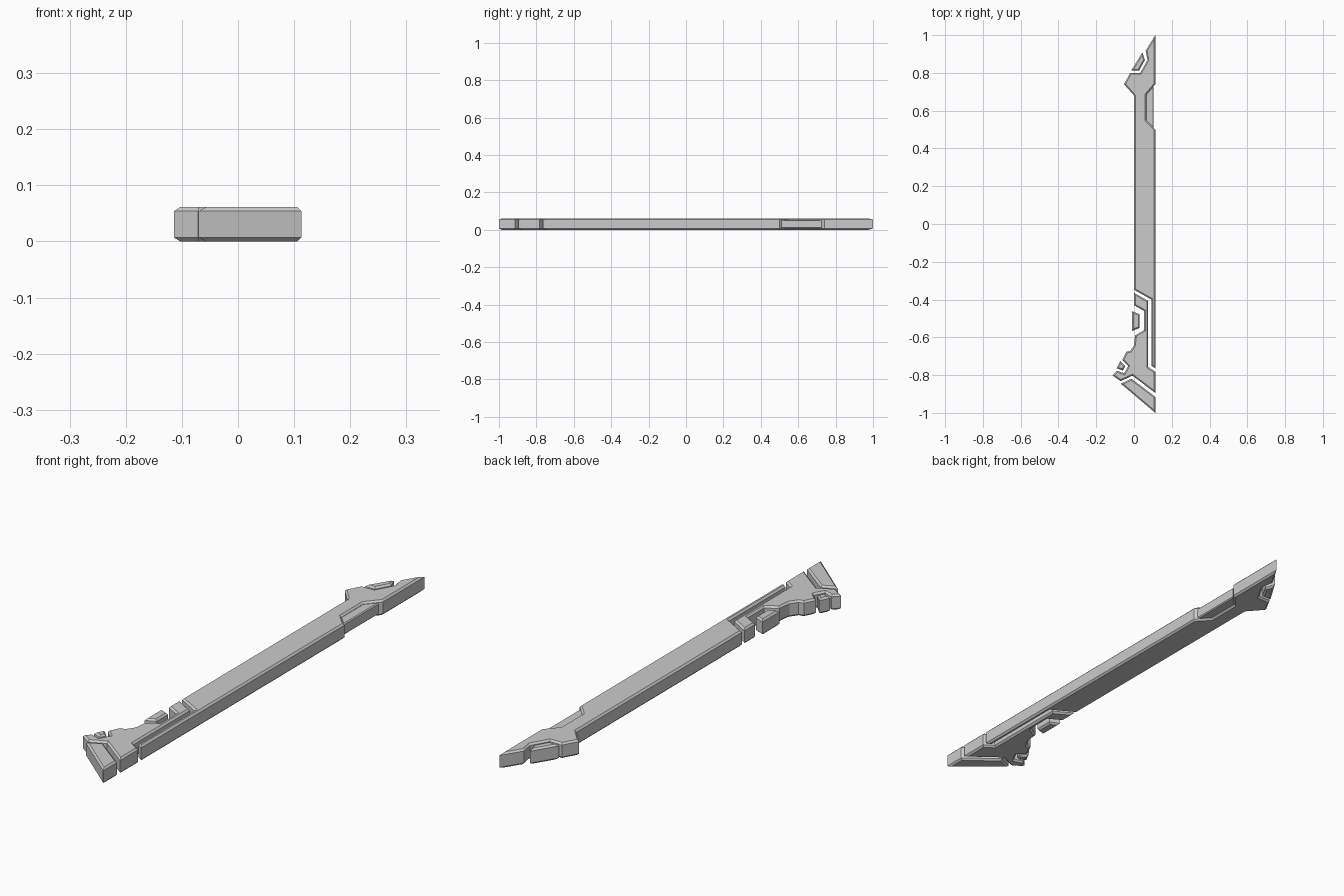
import bpy, bmesh


def plate(name, outline, z0=0.0, z1=0.061, chamfer=0.007):
    """Extrude a plan outline and chamfer its upper and lower rims."""
    bm = bmesh.new()
    base = bm.faces.new([bm.verts.new((x, y, z0)) for x, y in outline])
    ext = bmesh.ops.extrude_face_region(bm, geom=[base])
    for v in ext["geom"]:
        if isinstance(v, bmesh.types.BMVert):
            v.co.z = z1
    bmesh.ops.recalc_face_normals(bm, faces=bm.faces[:])
    rims = [e for e in bm.edges if abs(e.verts[0].co.z - e.verts[1].co.z) < 1e-5]
    bmesh.ops.bevel(bm, geom=rims, offset=chamfer, segments=1,
                    affect='EDGES', profile=0.5, clamp_overlap=False)
    bmesh.ops.recalc_face_normals(bm, faces=bm.faces[:])
    mesh = bpy.data.meshes.new(name)
    bm.to_mesh(mesh)
    bm.free()
    obj = bpy.data.objects.new(name, mesh)
    bpy.context.collection.objects.link(obj)
    return obj


R = 0.113  # straight right-hand edge

# long beam with pointed tip, right notch and narrow lower strip
plate("main_beam", [
    (R, 1.0), (0.062, 0.918), (0.071, 0.868), (0.033, 0.80), (-0.02, 0.80),
    (-0.053, 0.74), (0, 0.68), (0, -0.348), (0.092, -0.40), (0.092, -0.75),
    (R, -0.765), (R, 0.50), (0.066, 0.55), (0.066, 0.685), (R, 0.74)])

# thinner filler sunk in the right notch
plate("notch_filler", [
    (0.104, 0.725), (0.05, 0.70), (0.05, 0.54), (0.104, 0.51)],
    z0=0.008, z1=0.053, chamfer=0.004)

# separate trim beside the tip
plate("tip_trim", [
    (-0.015, 0.812), (0.044, 0.908), (0.058, 0.868), (0.027, 0.812)])

# lower bracket following the beam's step
plate("lower_bracket", [
    (0, -0.364), (0.075, -0.407), (0.075, -0.757), (R, -0.782), (R, -0.895),
    (-0.008, -0.803), (-0.071, -0.832), (-R - 0.001, -0.802),
    (-0.09, -0.777), (-0.052, -0.79), (-0.031, -0.752), (-0.062, -0.72),
    (-0.04, -0.676), (-0.02, -0.672), (0, -0.643), (0.006, -0.59),
    (0.053, -0.562), (0.053, -0.46), (0, -0.43)])

# small inserts in the bracket's left side
plate("side_insert", [
    (-0.01, -0.462), (0.03, -0.478), (0.03, -0.55), (-0.01, -0.566)])
plate("corner_insert", [
    (-0.072, -0.725), (-0.047, -0.752), (-0.058, -0.776), (-0.092, -0.764)])

# slanted foot at the lower end
plate("foot", [
    (-0.07, -0.845), (-0.013, -0.819), (R, -0.915), (R, -1.0)])
